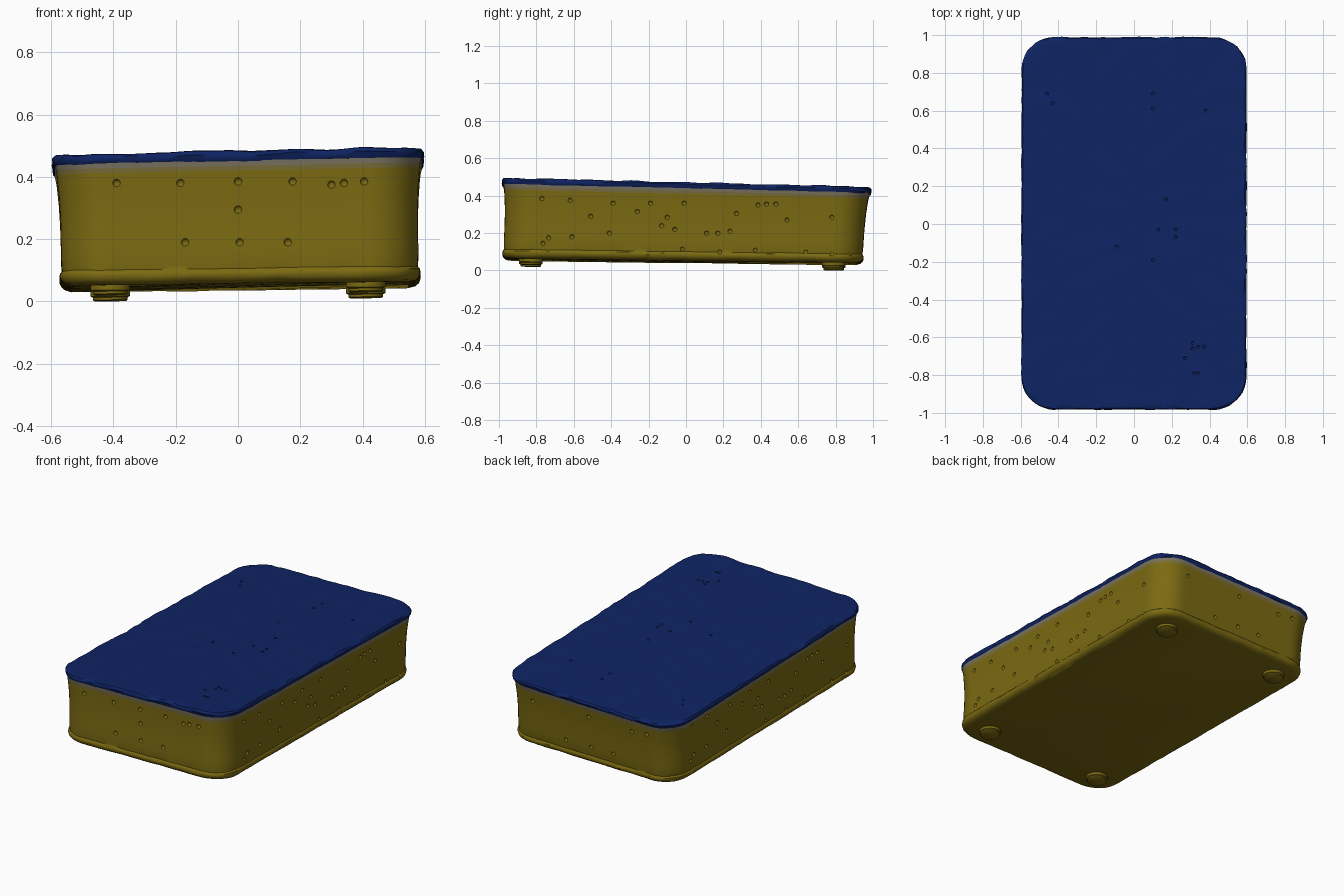
import bpy, bmesh, math
from mathutils import Vector, noise

if "Cube" in bpy.data.objects:
    bpy.data.objects.remove(bpy.data.objects["Cube"])


def material(name, rgb):
    m = bpy.data.materials.new(name)
    m.diffuse_color = (*rgb, 1)
    m.use_nodes = True
    m.node_tree.nodes["Principled BSDF"].inputs["Base Color"].default_value = m.diffuse_color
    return m


YELLOW = material("sponge yellow", (0.20, 0.145, 0.006))
OLIVE = material("olive grey", (0.20, 0.16, 0.045))
GREY = material("glue grey", (0.20, 0.18, 0.125))
BLUE = material("scouring blue", (0.0045, 0.017, 0.125))


# The block leans slightly: tilted bottom and top planes, f = 0..1 between them
def z_bottom(x, y):
    return 0.046 + 0.012 * x - 0.012 * y


def z_at(x, y, f):
    top = 0.458 + 0.02 * x - 0.025 * y
    return z_bottom(x, y) * (1 - f) + top * f


def dims(f):
    """Half sizes and centre shift at height f, with a slight waist."""
    waist = 0.008 * math.sin(math.pi * min(max(f, 0), 1))
    return (0.577 + 0.010 * f - waist, 0.963 + 0.014 * f - waist,
            0.007 * (1 - f), -0.018 + 0.022 * f)


def ring(f, off, rough=0.0):
    """Rounded rectangle at height f, grown by off, optionally ragged."""
    hx, hy, cx, cy = dims(f)
    hx, hy = hx + off, hy + off
    r = min(max(0.16 + off, 0.03), hx * 0.9)
    flat = []
    for k, n in enumerate((60, 36, 60, 36)):
        sx, sy = ((1, 1), (-1, 1), (-1, -1), (1, -1))[k]
        c = Vector((sx * (hx - r), sy * (hy - r)))
        arc = []
        for i in range(11):
            a = math.pi / 2 * (k + i / 10)
            arc.append(c + r * Vector((math.cos(a), math.sin(a))))
        flat.append(arc)
    pts = []
    for k, n in enumerate((36, 60, 36, 60)):
        pts += flat[k]
        a, b = flat[k][-1], flat[(k + 1) % 4][0]
        pts += [a.lerp(b, i / n) for i in range(1, n)]
    out = []
    for p in pts:
        x, y = p.x + cx, p.y + cy
        z = z_at(x, y, f)
        if rough:
            q = Vector((x, y, f * 2))
            d = noise.noise(q * 13) * 0.7 + noise.noise(q * 40) * 0.5
            push = p.normalized() * d * rough
            x, y = x + push.x, y + push.y
            z += rough * noise.noise(q * 9 + Vector((5, 0, 0)))
        out.append((x, y, z))
    return out


def make_object(name, bm, mats):
    bmesh.ops.recalc_face_normals(bm, faces=bm.faces)
    me = bpy.data.meshes.new(name)
    bm.to_mesh(me)
    bm.free()
    for m in mats:
        me.materials.append(m)
    ob = bpy.data.objects.new(name, me)
    bpy.context.collection.objects.link(ob)
    return ob


def loft(name, rings, mats, strip_mats=None):
    bm = bmesh.new()
    rows = [[bm.verts.new(p) for p in r] for r in rings]
    n = len(rows[0])
    for k in range(len(rows) - 1):
        for i in range(n):
            j = (i + 1) % n
            face = bm.faces.new((rows[k][i], rows[k][j], rows[k + 1][j], rows[k + 1][i]))
            if strip_mats:
                face.material_index = strip_mats[k]
    bm.faces.new(rows[0])
    bm.faces.new(rows[-1])
    return make_object(name, bm, mats)


def select(ob):
    bpy.ops.object.select_all(action='DESELECT')
    ob.select_set(True)
    bpy.context.view_layer.objects.active = ob


def smooth(ob, angle=40):
    select(ob)
    bpy.ops.object.shade_smooth_by_angle(angle=math.radians(angle))


def cut_pores(ob, spots, radius):
    bm = bmesh.new()
    for p in spots:
        res = bmesh.ops.create_icosphere(bm, subdivisions=2, radius=radius)
        bmesh.ops.translate(bm, verts=res["verts"], vec=p)
    cutter = make_object("pore_cutter", bm, [ob.data.materials[0]])
    cutter.hide_render = True
    mod = ob.modifiers.new("pores", 'BOOLEAN')
    mod.operation, mod.solver, mod.object = 'DIFFERENCE', 'EXACT', cutter
    select(ob)
    bpy.ops.object.modifier_apply(modifier=mod.name)
    bpy.data.objects.remove(cutter)


# Yellow foam body with a rolled bottom lip and a groove above it
profile = [(0, -0.035), (0.015, -0.014), (0.04, -0.002), (0.07, 0.003), (0.095, 0.002),
           (0.115, -0.005), (0.14, -0.003), (0.25, 0), (0.4, 0), (0.55, 0), (0.7, 0), (0.855, 0.001)]
body = loft("foam_body", [ring(f, o, 0.003 if f < 0.13 else 0) for f, o in profile], [YELLOW])

# Glue band between foam and pad
band = loft("glue_band", [ring(0.855, 0.001), ring(0.89, 0.002), ring(0.93, 0.004)],
            [OLIVE, GREY], [0, 1])

# Ragged blue scouring pad
pad_profile = [(0.925, 0.003, 0.003), (0.945, 0.008, 0.007), (0.975, 0.009, 0.008),
               (1.0, 0.001, 0.008), (1.005, -0.02, 0.007), (1.0, -0.06, 0.006), (1.0, -0.12, 0.005),
               (1.0, -0.2, 0.005), (1.0, -0.3, 0.005), (1.0, -0.42, 0.005), (1.0, -0.54, 0.005)]
pad = loft("scouring_pad", [ring(*p) for p in pad_profile], [BLUE])

# Pores: side spots are (y, z), end spots are (x, z), top spots are (x, y)
side = [(-.77, .385), (-.62, .375), (-.39, .36), (-.19, .36), (-.01, .36), (-.51, .29), (-.26, .315),
        (-.10, .285), (-.13, .24), (-.06, .22), (-.61, .18), (-.735, .175), (-.765, .145), (-.41, .20),
        (.27, .305), (.385, .35), (.43, .355), (.48, .355), (.54, .27), (.78, .285), (.11, .20),
        (.17, .20), (.235, .21), (-.02, .115), (.18, .10), (.37, .11), (.64, .10), (.78, .09)]
end = [(-.39, .38), (-.185, .38), (0, .385), (.175, .385), (.30, .375), (.34, .38), (.405, .385),
       (0, .295), (-.17, .19), (.005, .19), (.16, .19)]
top = [(-.46, .69), (-.43, .64), (.10, .69), (.10, .61), (.38, .60), (.17, .13), (.13, -.03),
       (.22, -.03), (.22, -.07), (-.09, -.12), (.10, -.19), (.31, -.63), (.31, -.66), (.34, -.65),
       (.37, -.65), (.27, -.71), (.32, -.79), (.34, -.79)]


def level(x, y, z):
    return (z - z_at(x, y, 0)) / (z_at(x, y, 1) - z_at(x, y, 0))


spots = []
for y, z in side:
    hx, hy, cx, cy = dims(level(0.58, y, z))
    spots.append((cx + hx + 0.003, y, z))
    z2 = min(max(z - 0.012, 0.1), 0.37)
    hx, hy, cx, cy = dims(level(-0.58, -y, z2))
    spots.append((cx - hx - 0.003, -y, z2))
for i, (x, z) in enumerate(end):
    hx, hy, cx, cy = dims(level(x, -0.97, z))
    spots.append((x, cy - hy - 0.003, z))
    if i % 2 == 0 or i > 8:
        hx, hy, cx, cy = dims(level(-x, 0.97, z - 0.05))
        spots.append((-x, cy + hy + 0.003, z - 0.05))
cut_pores(body, spots, 0.013)
cut_pores(pad, [(x, y, z_at(x, y, 1.0) + 0.001) for x, y in top], 0.009)

for ob in (body, band, pad):
    smooth(ob)

# Four stepped round feet
foot_profile = [(0.050, -0.031), (0.056, -0.027), (0.056, -0.019), (0.063, -0.015),
                (0.064, -0.002), (0.060, 0.012)]
for sx, side_name in ((-1, "left"), (1, "right")):
    for y, end_name in ((-0.83, "front"), (0.79, "back")):
        x = 0.41 * sx
        rings = []
        for r, dz in foot_profile:
            circle = []
            for i in range(32):
                a = 2 * math.pi * i / 32
                px, py = x + r * math.cos(a), y + r * math.sin(a)
                circle.append((px, py, z_bottom(px, py) + dz))
            rings.append(circle)
        smooth(loft(f"{end_name}_{side_name}_foot", rings, [YELLOW]))
